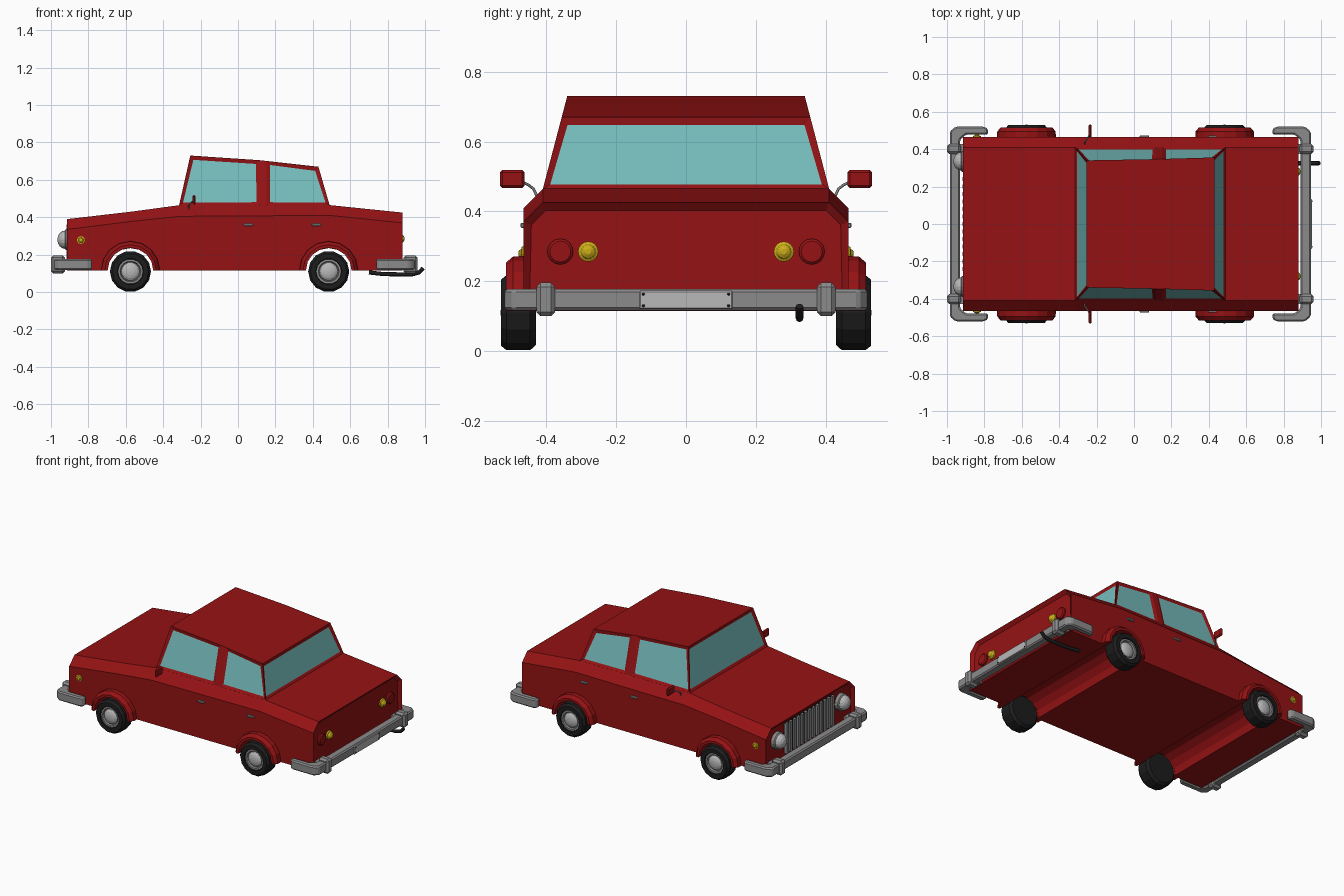
import bpy, bmesh, math
from mathutils import Vector

if "Cube" in bpy.data.objects:
    bpy.data.objects.remove(bpy.data.objects["Cube"])


def material(name, rgb):
    m = bpy.data.materials.new(name)
    m.diffuse_color = (*rgb, 1)
    m.use_nodes = True
    m.node_tree.nodes["Principled BSDF"].inputs["Base Color"].default_value = m.diffuse_color
    return m


RED = material("red_paint", (0.30, 0.006, 0.007))
GLASS = material("window_glass", (0.18, 0.50, 0.50))
BLACK = material("black_rubber", (0.012, 0.012, 0.012))
YELLOW = material("amber_lens", (0.60, 0.42, 0.01))
CHROME = material("chrome", (0.26, 0.26, 0.26))
SILVER = material("silver", (0.48, 0.48, 0.48))


def loft_bm(loops):
    """Bridge closed loops of equal length and cap both ends."""
    bm = bmesh.new()
    rows = [[bm.verts.new(p) for p in loop] for loop in loops]
    n = len(rows[0])
    for a, b in zip(rows, rows[1:]):
        for i in range(n):
            bm.faces.new((a[i], a[(i + 1) % n], b[(i + 1) % n], b[i]))
    bm.faces.new(rows[0])
    bm.faces.new(rows[-1])
    bmesh.ops.recalc_face_normals(bm, faces=bm.faces)
    return bm


def finish(name, bm, *mats, bevel=0):
    me = bpy.data.meshes.new(name)
    bm.normal_update()
    bm.to_mesh(me)
    bm.free()
    for m in mats:
        me.materials.append(m)
    ob = bpy.data.objects.new(name, me)
    bpy.context.collection.objects.link(ob)
    if bevel:
        mod = ob.modifiers.new("bevel", 'BEVEL')
        mod.width = bevel
        mod.segments = 1
    return ob


def lathe(name, profile, loc, axis, mat, sides=14):
    """Turn (radius, height) points about an axis."""
    loops = [[(r * math.cos(2 * math.pi * i / sides), r * math.sin(2 * math.pi * i / sides), h)
              for i in range(sides)] for r, h in profile]
    ob = finish(name, loft_bm(loops), mat)
    ob.location = loc
    ob.rotation_euler = Vector(axis).to_track_quat('Z', 'Y').to_euler()
    return ob


def box(name, x, y, z, mat, bevel=0):
    loops = [[(x[0], y[0], h), (x[1], y[0], h), (x[1], y[1], h), (x[0], y[1], h)] for h in z]
    return finish(name, loft_bm(loops), mat, bevel=bevel)


def tube(name, pts, radius, mat):
    cu = bpy.data.curves.new(name, 'CURVE')
    cu.dimensions = '3D'
    cu.bevel_depth, cu.bevel_resolution, cu.use_fill_caps = radius, 2, True
    sp = cu.splines.new('POLY')
    sp.points.add(len(pts) - 1)
    for q, p in zip(sp.points, pts):
        q.co = (*p, 1)
    cu.materials.append(mat)
    ob = bpy.data.objects.new(name, cu)
    bpy.context.collection.objects.link(ob)


def dome(r, h, steps=4):
    return [(r * math.cos(t), h * math.sin(t)) for t in
            [math.pi / 2 * 0.97 * i / steps for i in range(steps + 1)]]


AXLES = (-0.575, 0.485)
FLOOR = 0.115

# Body: side outline with wheel arches, chamfered along the shoulders
under = [(-0.915, FLOOR)]
for ax in AXLES:
    for i in range(9):
        t = math.pi * (1 - i / 8)
        under.append((ax + 0.124 * math.cos(t), FLOOR + 0.120 * math.sin(t)))
under.append((0.88, FLOOR))
shoulder = [(0.88, 0.37), (0.49, 0.41), (-0.31, 0.405), (-0.57, 0.378), (-0.915, 0.335)]
deck = [(0.88, 0.425), (0.49, 0.465), (-0.31, 0.465), (-0.57, 0.43), (-0.915, 0.39)]
bm = loft_bm([[(x, y, z) for x, z in under + top] for y, top in
              ((-0.465, shoulder), (-0.41, deck), (0.41, deck), (0.465, shoulder))])
for end in (-0.915, 0.88):  # recessed nose and tail panels
    fs = [f for f in bm.faces if all(abs(v.co.x - end) < 1e-4 for v in f.verts)]
    panel = bmesh.ops.dissolve_faces(bm, faces=fs)["region"]
    bm.normal_update()
    bmesh.ops.inset_region(bm, faces=panel, thickness=0.024, depth=0)
    bmesh.ops.translate(bm, verts=panel[0].verts, vec=(-0.018 if end > 0 else 0.018, 0, 0))
finish("body", bm, RED)

# Cabin: four stations along the car, windows inset into its faces
loops = []
for xb, xt, zt in ((-0.315, -0.255, 0.73), (0.117, 0.117, 0.705), (0.153, 0.153, 0.701), (0.49, 0.43, 0.67)):
    w = 0.41 - 0.07 * (zt - 0.465) / 0.265
    loops.append([(xb, -0.41, 0.464), (xt, -w, zt), (xt, w, zt), (xb, 0.41, 0.464)])
bm = loft_bm(loops)
bm.normal_update()
panes = [f for f in bm.faces if abs(f.normal.z) < 0.7
         and not 0.12 < f.calc_center_median().x < 0.15]
bmesh.ops.inset_individual(bm, faces=panes, thickness=0.027, depth=-0.008)
for f in panes:
    f.material_index = 1
finish("cabin", bm, RED, GLASS)

# Wheels, hubcaps and flared arches
for ax in AXLES:
    for s in (-1, 1):
        lathe("tyre", [(0.06, -0.05), (0.095, -0.05), (0.11, -0.034), (0.11, 0.034), (0.097, 0.05),
                       (0.070, 0.05), (0.066, 0.03)], (ax, s * 0.48, 0.11), (0, s, 0), BLACK)
        lathe("wheel_rim", [(0.066, 0.0), (0.067, 0.042), (0.056, 0.042), (0.052, 0.032)],
              (ax, s * 0.48, 0.11), (0, s, 0), CHROME)
        lathe("hubcap", dome(0.05, 0.022), (ax, s * 0.509, 0.11), (0, s, 0), SILVER)
        section = [(0.122, 0.45), (0.158, 0.45), (0.156, 0.495), (0.138, 0.516), (0.122, 0.516)]
        arch = [[(ax + r * math.cos(t), s * y, FLOOR + r * math.sin(t)) for r, y in section]
                for t in [math.pi * i / 8 for i in range(9)]]
        finish("wheel_arch", loft_bm(arch), RED)

# Wraparound bumpers with overriders
half = [(-0.93, 0.45), (-0.90, 0.478), (-0.78, 0.478), (-0.78, 0.508), (-0.80, 0.52), (-0.955, 0.52), (-0.985, 0.495)]
outline = half + [(x, -y) for x, y in reversed(half)]
for end, place in (("front", lambda x: x), ("rear", lambda x: -x - 0.04)):
    finish(end + "_bumper", loft_bm([[(place(x), y, z) for x, y in outline]
                                     for z in (0.117, 0.178)]), CHROME, bevel=0.008)
    for s in (-1, 1):
        y = sorted((s * 0.375, s * 0.428))
        box(end + "_overrider", sorted((place(-1.0), place(-0.925))), y, (0.1, 0.196), CHROME, 0.012)
        box(end + "_bumper_bracket", sorted((place(-0.94), place(-0.86))), y, (0.13, 0.165), CHROME)

# Rear plate with four bolts
box("rear_plate", (0.94, 0.951), (-0.133, 0.133), (0.12, 0.173), SILVER, 0.003)
for y in (-0.122, 0.122):
    for z in (0.13, 0.163):
        lathe("plate_bolt", [(0.004, 0), (0.003, 0.003)], (0.951, y, z), (1, 0, 0), BLACK, 8)

# Grille
box("grille_back", (-0.905, -0.89), (-0.25, 0.25), (0.16, 0.36), BLACK)
for i in range(13):
    y = -0.24 + 0.04 * i
    box("grille_bar", (-0.917, -0.90), (y - 0.011, y + 0.011), (0.16, 0.36), CHROME)

# Lamps on both sides
for s in (-1, 1):
    lathe("headlight_bezel", [(0.056, -0.02), (0.056, 0.014), (0.049, 0.02)],
          (-0.905, s * 0.335, 0.28), (-1, 0, 0), CHROME, 16)
    lathe("headlight", dome(0.049, 0.042), (-0.924, s * 0.335, 0.28), (-1, 0, 0), SILVER, 16)
    lathe("tail_light", [(0.037, -0.01), (0.037, 0.008), (0.03, 0.014)],
          (0.864, s * 0.36, 0.285), (1, 0, 0), RED, 16)
    lathe("rear_indicator", [(0.029, -0.01), (0.029, 0.008), (0.022, 0.012), (0.018, 0.02), (0.008, 0.026)],
          (0.864, s * 0.28, 0.285), (1, 0, 0), YELLOW, 16)
    lathe("side_indicator", [(0.021, -0.01), (0.021, 0.005), (0.014, 0.007), (0.011, 0.013), (0.004, 0.015)],
          (-0.84, s * 0.465, 0.278), (0, s, 0), YELLOW, 12)

    # Door handles
    for x in (0.055, 0.42):
        box("door_handle", (x - 0.025, x + 0.025), sorted((s * 0.46, s * 0.474)), (0.353, 0.367), CHROME, 0.003)

    # Wing mirrors
    box("wing_mirror", (-0.243, -0.226), sorted((s * 0.462, s * 0.533)), (0.467, 0.519), RED, 0.007)
    tube("mirror_arm", [(-0.262, s * 0.425, 0.44), (-0.264, s * 0.437, 0.465),
                        (-0.255, s * 0.45, 0.475), (-0.238, s * 0.475, 0.488)][::1], 0.004, CHROME)

# Exhaust
tube("exhaust_pipe", [(0.70, 0.325, 0.105), (0.78, 0.325, 0.096), (0.93, 0.325, 0.094),
                      (0.968, 0.325, 0.105), (0.99, 0.325, 0.128)], 0.011, BLACK)
